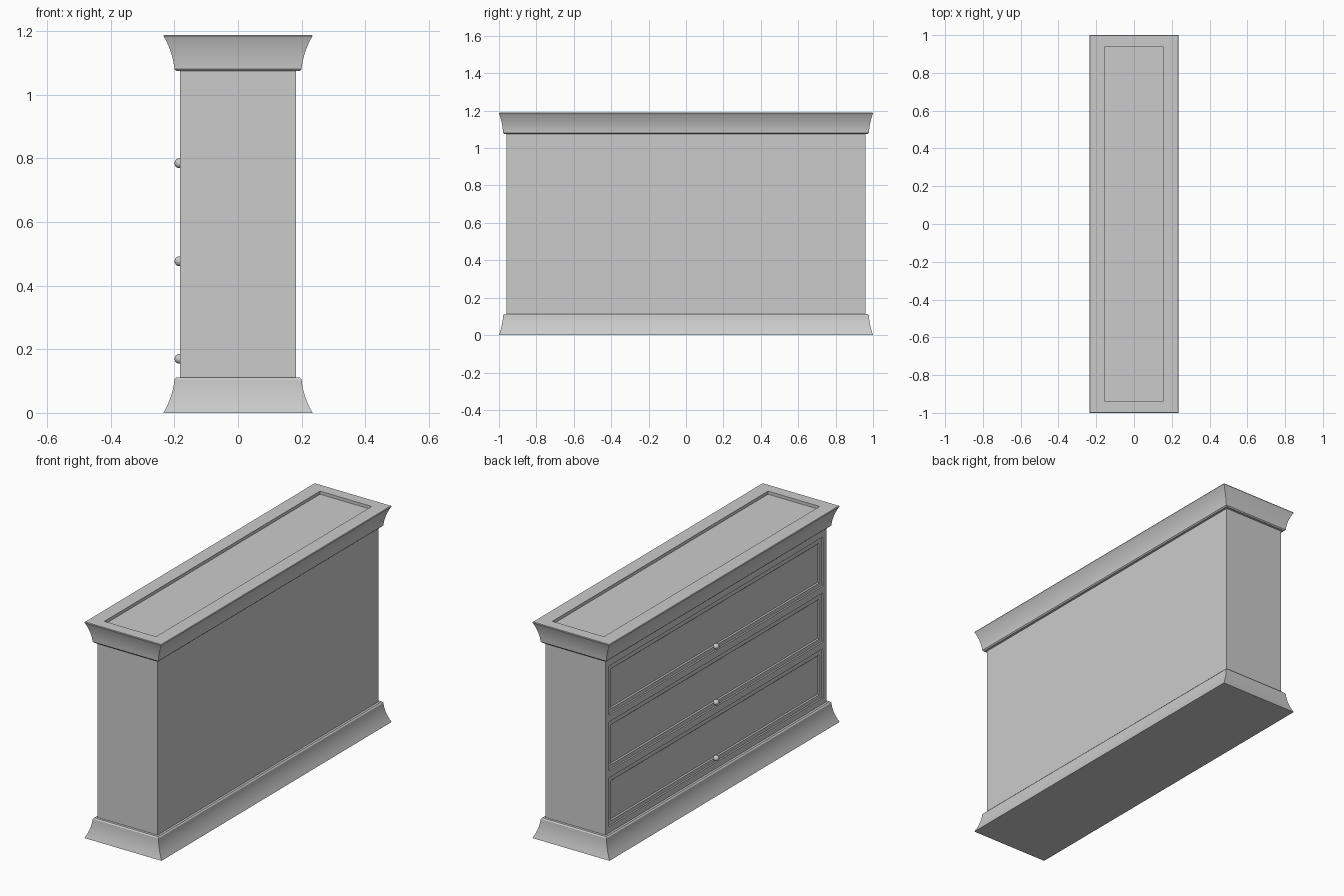
import bpy, bmesh
from math import sin, cos, pi
from mathutils import Vector

if "Cube" in bpy.data.objects:
    bpy.data.objects.remove(bpy.data.objects["Cube"])


def finish(name, bm, smooth=True):
    bmesh.ops.recalc_face_normals(bm, faces=bm.faces)
    mesh = bpy.data.meshes.new(name)
    bm.to_mesh(mesh)
    bm.free()
    obj = bpy.data.objects.new(name, mesh)
    bpy.context.collection.objects.link(obj)
    if smooth:
        bpy.ops.object.select_all(action='DESELECT')
        obj.select_set(True)
        bpy.context.view_layer.objects.active = obj
        bpy.ops.object.shade_smooth_by_angle(angle=0.5)
    return obj


def rect_loft(name, sections):
    """Join stacked rectangles given as (half x, half y, z), capped at both ends."""
    bm = bmesh.new()
    rings = [[bm.verts.new((sx * hx, sy * hy, z))
              for sx, sy in ((-1, -1), (1, -1), (1, 1), (-1, 1))]
             for hx, hy, z in sections]
    for a, b in zip(rings, rings[1:]):
        for i in range(4):
            j = (i + 1) % 4
            bm.faces.new((a[i], a[j], b[j], b[i]))
    bm.faces.new(rings[0])
    bm.faces.new(rings[-1])
    return finish(name, bm)


def cove(z_neck, z_flare, steps=10):
    """Concave flare from the narrow neck to the wide edge."""
    out = []
    for i in range(steps + 1):
        t = i / steps
        f = 0.25 * t + 0.75 * t * t
        out.append((0.2 + 0.033 * f, 0.978 + 0.021 * f, z_neck + (z_flare - z_neck) * t))
    return out


# Flared base moulding
rect_loft("base_moulding", [(0.2345, 1.0, 0.0)] + cove(0.105, 0.003)[::-1]
          + [(0.194, 0.973, 0.112)])

# Flared crown moulding with recessed top
rect_loft("crown_moulding", [(0.194, 0.973, 1.075)] + cove(1.081, 1.183)
          + [(0.2345, 1.0, 1.185), (0.232, 0.998, 1.189),
             (0.157, 0.937, 1.189), (0.157, 0.937, 1.172)])

# Carcass, sliced so that the three drawer fronts can be sunk into its -x side
DRAWERS = [(0.145, 0.415), (0.452, 0.722), (0.76, 1.03)]
bm = bmesh.new()
bmesh.ops.create_cube(bm, size=1)
for v in bm.verts:
    v.co = Vector((v.co.x * 0.364, v.co.y * 1.92, 0.59 + v.co.z * 0.98))
cuts = [((0, y, 0), (0, 1, 0)) for y in (-0.93, 0.93)]
cuts += [((0, 0, z), (0, 0, 1)) for pair in DRAWERS for z in pair]
for co, no in cuts:
    bmesh.ops.bisect_plane(bm, geom=bm.verts[:] + bm.edges[:] + bm.faces[:],
                           plane_co=co, plane_no=no)
bm.normal_update()
fronts = []
for f in bm.faces:
    c = f.calc_center_median()
    if f.normal.x < -0.9 and abs(c.y) < 0.1 and any(a < c.z < b for a, b in DRAWERS):
        fronts.append(f)
for width, depth in ((0.005, -0.005), (0.03, 0), (0.008, -0.006)):
    bmesh.ops.inset_individual(bm, faces=fronts, thickness=width, depth=depth)
finish("cabinet_body_with_drawers", bm, smooth=False)

# Round knobs on the lower rail of each drawer
for i, z in enumerate((0.17, 0.477, 0.785)):
    bm = bmesh.new()
    bmesh.ops.create_uvsphere(bm, u_segments=20, v_segments=12, radius=0.0155)
    for v in bm.verts:
        v.co += Vector((-0.184, 0, z))
    finish(f"drawer_knob_{i + 1}", bm)
